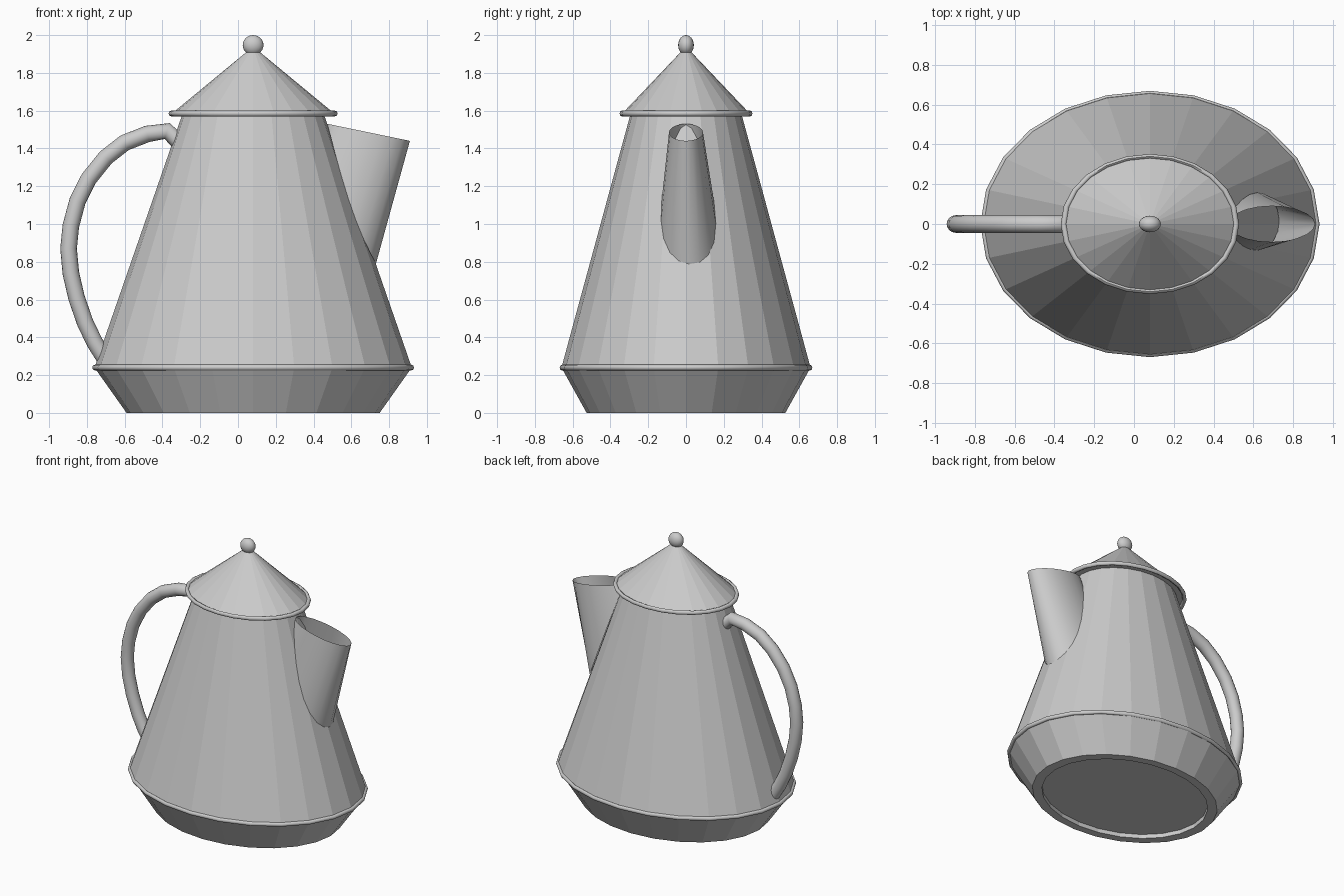
import bpy, bmesh, math
from mathutils import Vector

if "Cube" in bpy.data.objects:
    bpy.data.objects.remove(bpy.data.objects["Cube"])

CX, RATIO, SIDES = 0.08, 0.785, 24   # oval centre, depth/width ratio, facets

metal = bpy.data.materials.new("grey enamel")
metal.diffuse_color = (0.6, 0.6, 0.6, 1)
metal.use_nodes = True
metal.node_tree.nodes["Principled BSDF"].inputs["Base Color"].default_value = metal.diffuse_color


def finish(name, bm, smooth=None, normals=True):
    if normals:
        bmesh.ops.recalc_face_normals(bm, faces=bm.faces)
    mesh = bpy.data.meshes.new(name)
    bm.to_mesh(mesh)
    bm.free()
    mesh.materials.append(metal)
    obj = bpy.data.objects.new(name, mesh)
    bpy.context.collection.objects.link(obj)
    if smooth:
        bpy.ops.object.select_all(action='DESELECT')
        obj.select_set(True)
        bpy.context.view_layer.objects.active = obj
        bpy.ops.object.shade_smooth_by_angle(angle=math.radians(smooth))
    return obj


def bridge(bm, a, b):
    n = len(a)
    for i in range(n):
        bm.faces.new((a[i], a[(i + 1) % n], b[(i + 1) % n], b[i]))


def lathe(name, profile, smooth=None, closed=False, cap=True):
    """Oval turning of (radius, height) points."""
    bm = bmesh.new()
    rings = []
    for r, z in profile:
        rings.append([bm.verts.new((CX + r * math.cos(math.tau * i / SIDES),
                                    r * RATIO * math.sin(math.tau * i / SIDES), z))
                      for i in range(SIDES)])
    for a, b in zip(rings, rings[1:]):
        bridge(bm, a, b)
    if closed:
        bridge(bm, rings[-1], rings[0])
    elif cap:
        bm.faces.new(rings[0])
        bm.faces.new(rings[-1])
    return finish(name, bm, smooth)


def rim(name, radius, z, tube):
    pts = [(radius + tube * math.cos(math.tau * k / 8), z + tube * math.sin(math.tau * k / 8))
           for k in range(8)]
    lathe(name, pts, smooth=50, closed=True)


# Body with a recessed foot
lathe("body", [(0.60, 0.03), (0.60, 0), (0.67, 0), (0.84, 0.24), (0.375, 1.58)])
rim("body_rim", 0.837, 0.24, 0.015)

# Lid
lathe("lid", [(0.43, 1.585), (0.03, 1.915)])
rim("lid_rim", 0.433, 1.585, 0.015)

# Knob
bm = bmesh.new()
bmesh.ops.create_uvsphere(bm, u_segments=20, v_segments=12, radius=0.053)
bmesh.ops.scale(bm, vec=(1.04, RATIO, 1), verts=bm.verts)
bmesh.ops.translate(bm, vec=(CX, 0, 1.947), verts=bm.verts)
finish("knob", bm, smooth=40)

# Handle: round tube swept along a bent path
path = [(-0.30, 1.42), (-0.375, 1.492), (-0.48, 1.477), (-0.60, 1.43), (-0.70, 1.352),
        (-0.79, 1.24), (-0.85, 1.12), (-0.885, 0.99), (-0.897, 0.87), (-0.885, 0.74),
        (-0.855, 0.61), (-0.81, 0.48), (-0.76, 0.375), (-0.70, 0.28)]
path = [Vector((x, 0, z)) for x, z in path]
bm = bmesh.new()
rings = []
for i, p in enumerate(path):
    t = (path[min(i + 1, len(path) - 1)] - path[max(i - 1, 0)]).normalized()
    side = Vector((t.z, 0, -t.x))
    rings.append([bm.verts.new(p + 0.044 * (side * math.cos(math.tau * k / 16)
                                            + Vector((0, 1, 0)) * math.sin(math.tau * k / 16)))
                  for k in range(16)])
for a, b in zip(rings, rings[1:]):
    bridge(bm, a, b)
bm.faces.new(rings[0])
bm.faces.new(rings[-1])
finish("handle", bm, smooth=60)


# Spout: open tapered oval whose sides stop where they meet the body
def outside(p):
    wall = 0.84 - (p.z - 0.24) * 0.465 / 1.34
    return math.hypot(p.x - CX, p.y / RATIO) - wall


bm = bmesh.new()
lip, foot = [], []
for i in range(20):
    c, s = math.cos(math.tau * i / 20), math.sin(math.tau * i / 20)
    top = Vector((0.6925 + 0.2175 * c, 0.09 * s, 1.485 - 0.045 * c))
    low = Vector((0.45 + 0.25 * c, 0.02 + 0.195 * s, 0.70 - 0.02 * c))
    lo, hi = 0.0, 1.0
    for _ in range(30):
        mid = (lo + hi) / 2
        if outside(top.lerp(low, mid)) > 0:
            lo = mid
        else:
            hi = mid
    lip.append(bm.verts.new(top))
    foot.append(bm.verts.new(top.lerp(low, max(lo, 0.005))))
bridge(bm, foot, lip)
finish("spout", bm, smooth=40, normals=False)
